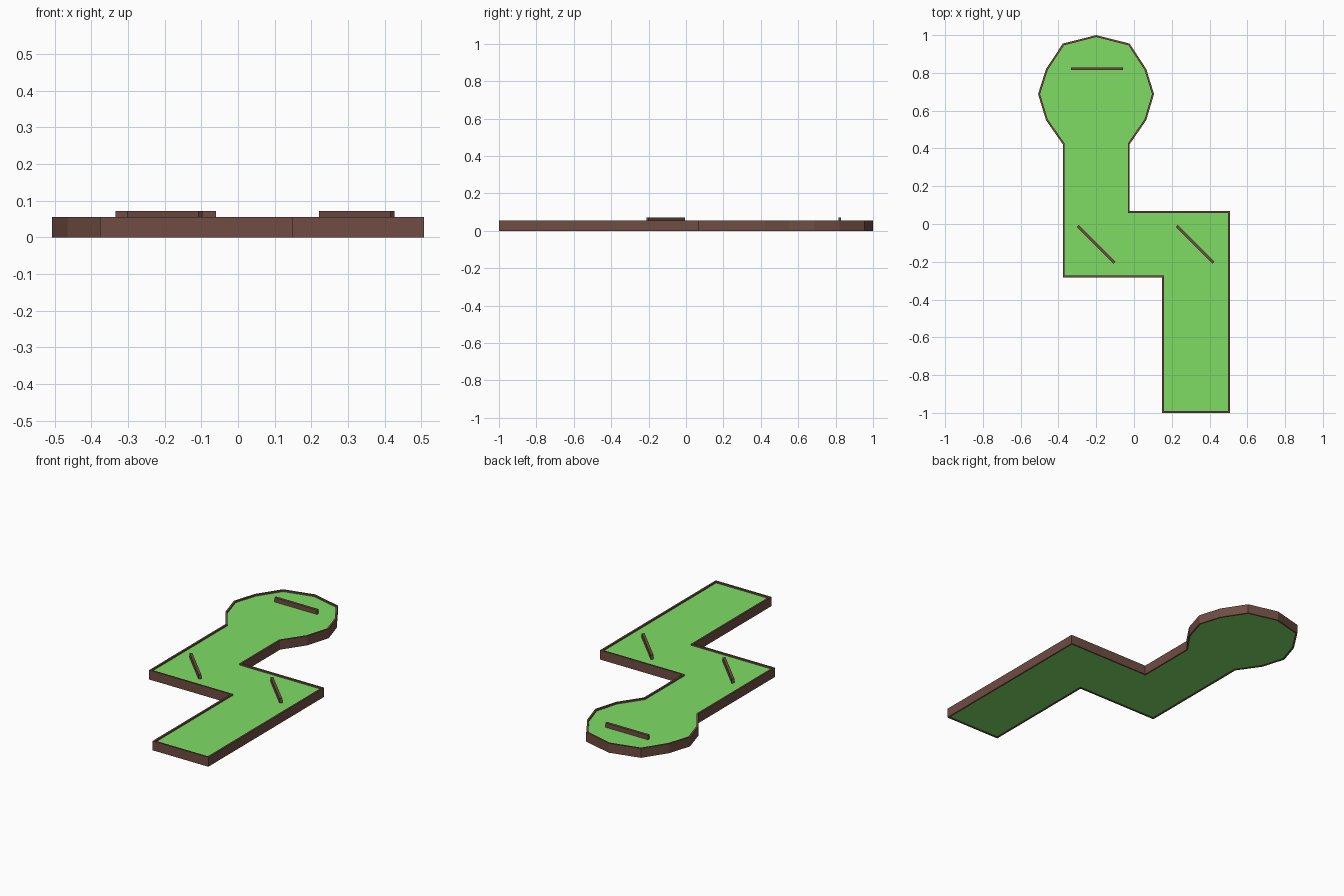
import bpy, bmesh, math
from mathutils import Vector

if "Cube" in bpy.data.objects:
    bpy.data.objects.remove(bpy.data.objects["Cube"])


def material(name, rgb):
    m = bpy.data.materials.new(name)
    m.diffuse_color = (*rgb, 1)
    m.use_nodes = True
    m.node_tree.nodes["Principled BSDF"].inputs["Base Color"].default_value = m.diffuse_color
    return m


GREEN = material("turf_green", (0.21, 0.72, 0.13))
BROWN = material("border_brown", (0.16, 0.075, 0.055))

# Course outline, counter-clockwise: zigzag lane ending in a rounded cup area
OUTLINE = [Vector(p) for p in [
    (-0.377, -0.283), (0.148, -0.283), (0.148, -1.0), (0.508, -1.0),
    (0.508, 0.069), (-0.023, 0.069), (-0.023, 0.422), (0.065, 0.55),
    (0.106, 0.688), (0.065, 0.82), (-0.023, 0.955), (-0.2, 1.0),
    (-0.377, 0.955), (-0.466, 0.82), (-0.508, 0.688), (-0.466, 0.55),
    (-0.377, 0.422)]]


def inset(points, d):
    """Mitred inward offset of a counter-clockwise polygon."""
    result = []
    for i, p in enumerate(points):
        a = (p - points[i - 1]).normalized()
        b = (points[(i + 1) % len(points)] - p).normalized()
        na, nb = Vector((-a.y, a.x)), Vector((-b.y, b.x))
        result.append(p + (na + nb) * d / (1 + na.dot(nb)))
    return result


def finish(bm, name, mat):
    bmesh.ops.recalc_face_normals(bm, faces=bm.faces)
    mesh = bpy.data.meshes.new(name)
    bm.to_mesh(mesh)
    bm.free()
    mesh.materials.append(mat)
    ob = bpy.data.objects.new(name, mesh)
    bpy.context.collection.objects.link(ob)
    return ob


def loop(bm, points, z):
    return [bm.verts.new((p.x, p.y, z)) for p in points]


def bridge(bm, a, b):
    for i in range(len(a)):
        j = (i + 1) % len(a)
        bm.faces.new((a[i], a[j], b[j], b[i]))


# Turf slab, slightly recessed inside the border
bm = bmesh.new()
edge = inset(OUTLINE, 0.005)
low, high = loop(bm, edge, 0.003), loop(bm, edge, 0.046)
bridge(bm, low, high)
bm.faces.new(low)
bm.faces.new(high)
finish(bm, "turf", GREEN)

# Thin border wall around the turf
bm = bmesh.new()
inner = inset(OUTLINE, 0.01)
rings = [loop(bm, OUTLINE, 0), loop(bm, OUTLINE, 0.055),
         loop(bm, inner, 0.055), loop(bm, inner, 0)]
for i in range(4):
    bridge(bm, rings[i], rings[(i + 1) % 4])
finish(bm, "border_wall", BROWN)

# Three barrier bars standing on the turf
for name, x, y, angle in [("left_barrier", -0.2, -0.108, -45),
                          ("right_barrier", 0.324, -0.108, -45),
                          ("end_barrier", -0.197, 0.822, 0)]:
    bm = bmesh.new()
    bmesh.ops.create_cube(bm, size=1)
    bmesh.ops.scale(bm, vec=(0.275, 0.015, 0.029), verts=bm.verts)
    ob = finish(bm, name, BROWN)
    ob.location = (x, y, 0.0575)
    ob.rotation_euler.z = math.radians(angle)
